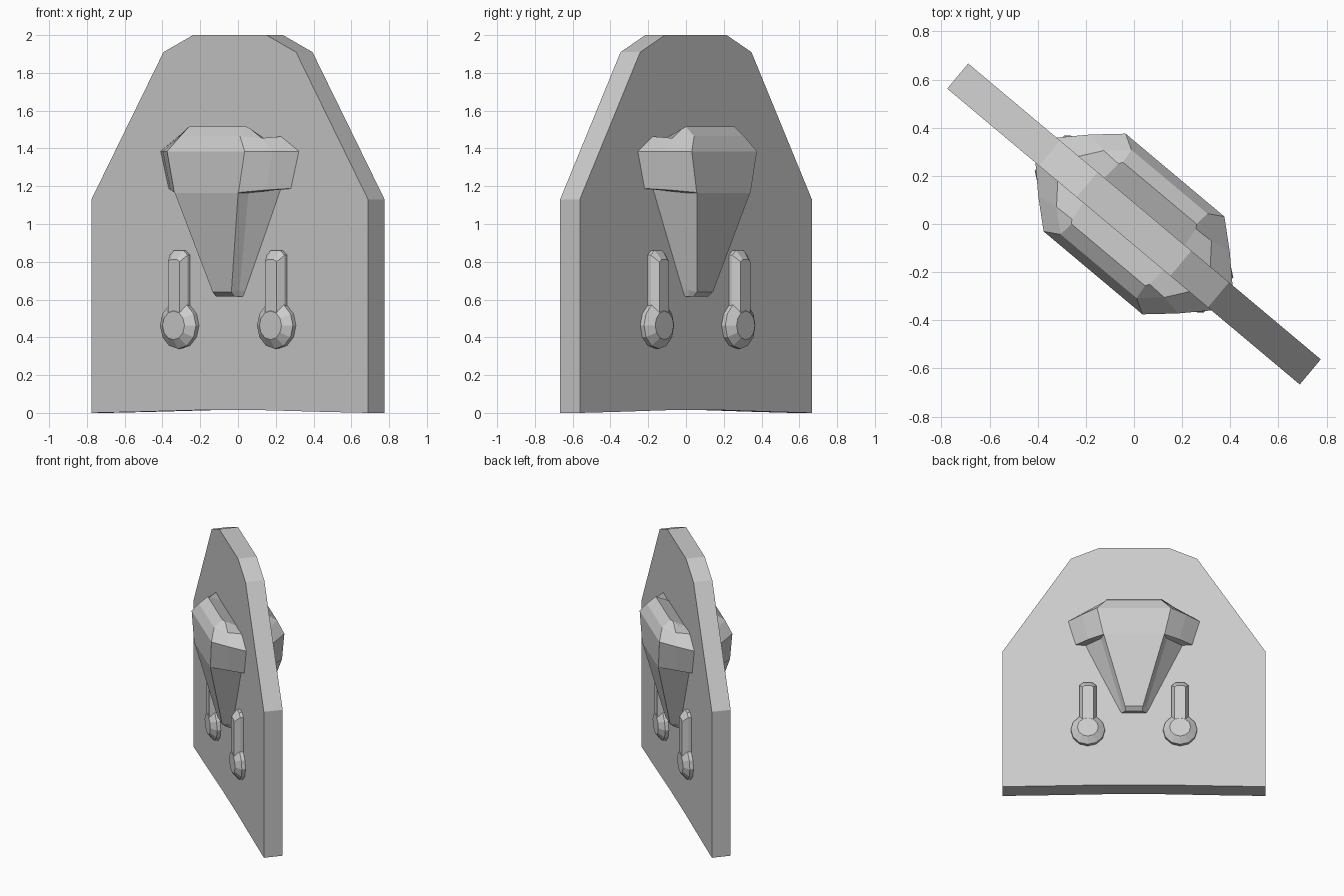
import bpy, bmesh
from math import radians, sin, cos, pi

if "Cube" in bpy.data.objects:
    bpy.data.objects.remove(bpy.data.objects["Cube"])

TURN = radians(-40)   # whole stone is turned about z
FACE = 0.068          # half thickness of the slab


def loft(name, rings, mirror=(False, False), cap_start=True):
    """Skin closed rings of (u, out, z); 'out' points away from the front face."""
    bm = bmesh.new()
    loops = [[bm.verts.new((u, -w, z)) for u, w, z in r] for r in rings]
    for a, b in zip(loops, loops[1:]):
        n = len(a)
        for i in range(n):
            j = (i + 1) % n
            bm.faces.new((a[i], a[j], b[j], b[i]))
    if cap_start:
        bm.faces.new(loops[0][::-1])
    bm.faces.new(loops[-1])
    bmesh.ops.recalc_face_normals(bm, faces=bm.faces[:])
    me = bpy.data.meshes.new(name)
    bm.to_mesh(me)
    bm.free()
    ob = bpy.data.objects.new(name, me)
    bpy.context.collection.objects.link(ob)
    ob.rotation_euler.z = TURN
    if any(mirror):
        m = ob.modifiers.new("mirror", 'MIRROR')
        m.use_axis = (mirror[0], mirror[1], False)
        m.use_mirror_merge = False
    return ob


def both(half):
    """Complete a half outline by reflecting it across u = 0."""
    return half + [(-p[0],) + tuple(p[1:]) for p in reversed(half)]


# stone slab with tapered top and slightly arched foot
outline = both([(0.2, 0.015), (0.62, 0.006), (0.956, 0), (0.956, 1.13),
                (0.458, 1.91), (0.254, 2.0)])
loft("slab", [[(u, w, z) for u, z in outline] for w in (-FACE, FACE)])

# skull relief: half sections (front, temple, slab side) from chin to crown
skull = [
    [(0.06, 0.10, 0.615), (0.08, 0.085, 0.615), (0.10, 0.05, 0.615)],
    [(0.065, 0.132, 0.64), (0.09, 0.095, 0.65), (0.116, 0.05, 0.64)],
    [(0.219, 0.26, 1.165), (0.24, 0.20, 1.165), (0.366, 0.05, 1.185)],
    [(0.222, 0.26, 1.167), (0.33, 0.163, 1.18), (0.44, 0.05, 1.19)],
    [(0.268, 0.265, 1.385), (0.379, 0.167, 1.385), (0.495, 0.05, 1.385)],
    [(0.206, 0.229, 1.465), (0.292, 0.153, 1.455), (0.37, 0.05, 1.465)],
    [(0.20, 0.167, 1.515), (0.21, 0.15, 1.505), (0.22, 0.05, 1.455)],
]
loft("skull_relief", [both(r) for r in skull], (False, True))

# round knobs, two on each face
U, Z = 0.335, 0.463
knob = [[(U + r * cos(2 * pi * i / 12), w, Z + r * sin(2 * pi * i / 12))
         for i in range(12)]
        for r, w in ((0.122, 0.05), (0.124, 0.095), (0.076, 0.132))]
loft("knob", knob, (True, True))

# bevelled bars rising from the knobs
base = [(0.062, 0.50), (0.062, 0.835), (0.032, 0.86)]
front = [(0.04, 0.50), (0.04, 0.80), (0.022, 0.812)]
bar = [[(U + u, w, z) for u, z in both(h)]
       for h, w in ((base, 0.05), (base, 0.09), (front, 0.13))]
loft("bar", bar, (True, True))
